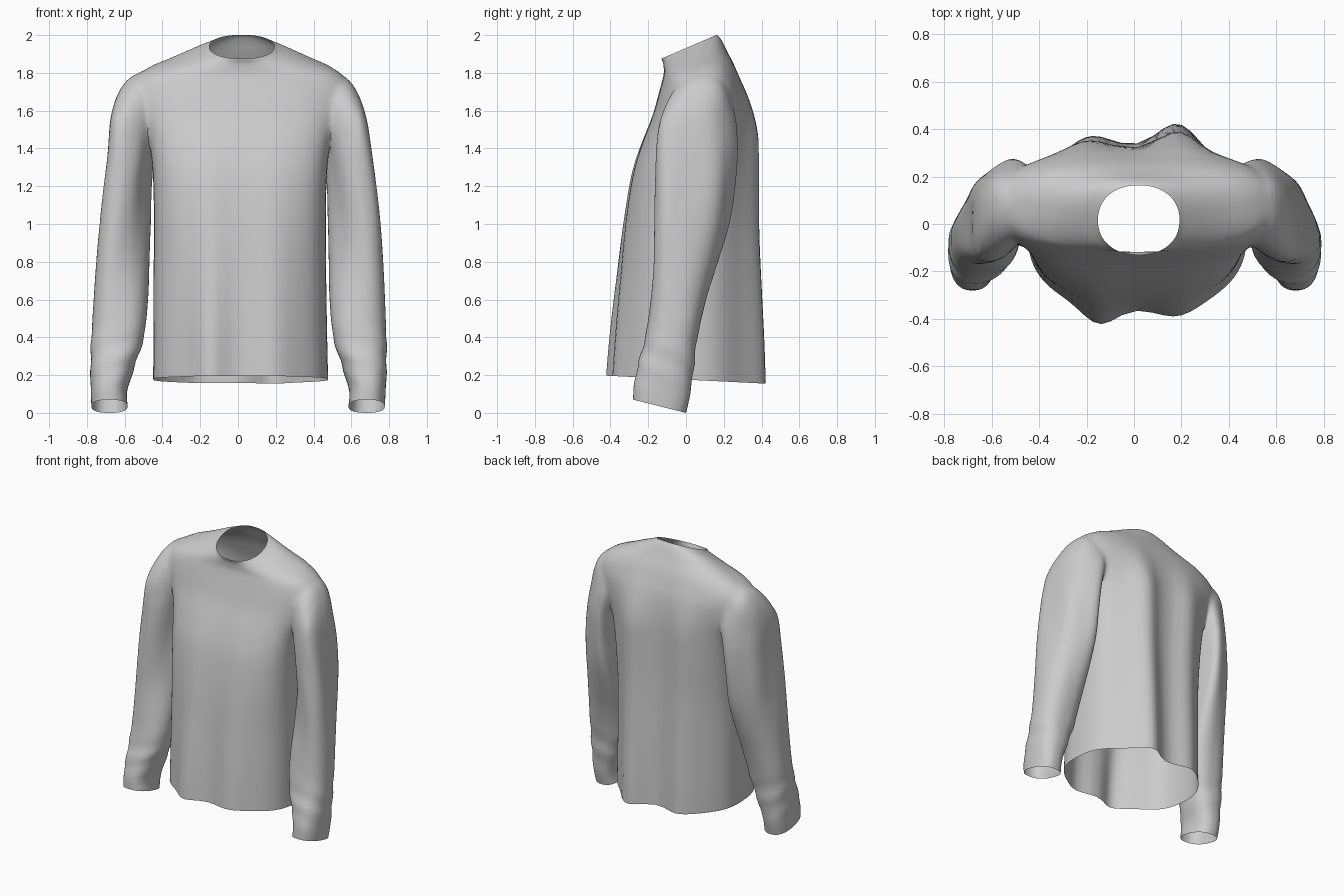
import bpy, bmesh, math

if "Cube" in bpy.data.objects:
    bpy.data.objects.remove(bpy.data.objects["Cube"])

SEG = 80

# torso rows: z, half width, front y, back y, tilt (dz/dy), centre x
TORSO = [
    (0.175, .463, -.355, .322, -.05, .014), (0.40, .460, -.345, .32, -.03, .012),
    (0.70, .457, -.33, .315, 0, .010), (1.00, .455, -.31, .31, 0, .010),
    (1.25, .460, -.275, .31, 0, .010), (1.42, .480, -.23, .31, 0, .010),
    (1.57, .530, -.178, .31, 0, .010), (1.68, .570, -.147, .302, 0, .010),
    (1.755, .565, -.128, .282, .03, .010), (1.81, .510, -.118, .258, .10, .012),
    (1.862, .375, -.118, .220, .24, .016), (1.905, .262, -.121, .190, .38, .018),
    (1.927, .200, -.126, .174, .43, .020), (1.94, .172, -.13, .163, .43, .020)]

# sleeve rows: z, inner x, outer x, front y, back y, tilt
SLEEVE = [
    (0.035, .585, .777, -.28, .00, -.25), (0.12, .588, .782, -.275, .02, -.22),
    (0.25, .55, .787, -.25, .04, -.12), (0.40, .505, .785, -.215, .06, -.05),
    (0.60, .485, .778, -.185, .105, 0), (0.80, .480, .768, -.16, .16, 0),
    (1.00, .477, .753, -.15, .21, 0), (1.20, .475, .732, -.15, .24, 0),
    (1.40, .455, .708, -.145, .255, 0), (1.55, .42, .684, -.125, .25, 0),
    (1.67, .41, .645, -.085, .23, 0), (1.75, .41, .60, -.03, .195, 0),
    (1.795, .43, .54, .04, .14, 0), (1.805, .45, .50, .07, .11, 0)]


def spline(rows, steps):
    """Catmull-Rom interpolation between table rows."""
    out = []
    for i in range(len(rows) - 1):
        quad = (rows[max(i - 1, 0)], rows[i], rows[i + 1], rows[min(i + 2, len(rows) - 1)])
        for s in range(steps):
            t = s / steps
            out.append([.5 * (2 * b + (c - a) * t + (2*a - 5*b + 4*c - d) * t*t
                              + (3*b - a - 3*c + d) * t**3) for a, b, c, d in zip(*quad)])
    return out + [list(rows[-1])]


def fade(z, low, high):
    t = min(max((high - z) / (high - low), 0), 1)
    return t * t * (3 - 2 * t)


def bump(v, centre, width):
    return math.exp(-((v - centre) / width) ** 2)


def oval(cx, hw, yf, yb, power):
    cy, hy = (yf + yb) / 2, (yb - yf) / 2
    for i in range(SEG):
        a = 2 * math.pi * i / SEG
        c, s = math.cos(a), math.sin(a)
        yield (cx + hw * math.copysign(abs(c) ** (2 / power), c),
               cy + hy * math.copysign(abs(s) ** (2 / power), s), s, a)


def loft(name, rings):
    """Closed tube through the rings, with one cap polygon at each end."""
    bm = bmesh.new()
    loops = [[bm.verts.new(p) for p in ring] for ring in rings]
    for lo, hi in zip(loops, loops[1:]):
        for i in range(SEG):
            j = (i + 1) % SEG
            bm.faces.new((lo[i], lo[j], hi[j], hi[i]))
    bm.faces.new(loops[0])
    bm.faces.new(loops[-1])
    bmesh.ops.recalc_face_normals(bm, faces=bm.faces)
    mesh = bpy.data.meshes.new(name)
    bm.to_mesh(mesh)
    bm.free()
    ob = bpy.data.objects.new(name, mesh)
    bpy.context.collection.objects.link(ob)
    return ob


# body with vertical drape folds that deepen toward the hem, squarer at the chest
rings = []
for z, hw, yf, yb, tilt, cx in spline(TORSO, 5):
    power = 2.1 + .5 * fade(z, 1.74, 1.92) + .6 * bump(z, 1.4, .38)
    front = .25 * fade(z, 1.2, 1.65) + .75 * fade(z, .1, 1.3)
    back = .72 * fade(z, 1.4, 1.85) + .28 * fade(z, .1, 1.3)
    ring = []
    for x, y, s, a in oval(cx, hw, yf, yb, power):
        if s < 0:
            y -= -s * front * (.078 * bump(x, -.15, .10) + .045 * bump(x, .19, .12))
        else:
            y += s * back * (.068 * bump(x, -.2, .13) + .115 * bump(x, .19, .12))
        ring.append((x, y, z + tilt * (y - .02)))
    rings.append(ring)
sweater = loft("sweater", rings)

# sleeves, the left one hanging slightly closer to the body
sleeves = []
for name, side in (("right_sleeve", 1), ("left_sleeve", -1)):
    rings = []
    for z, xi, xo, yf, yb, tilt in spline(SLEEVE, 5):
        k = side * (1 - .03 * fade(z, 1.3, 1.7) * min(z, 1)) if side < 0 else 1
        cx, cy = (xi + xo) / 2, (yf + yb) / 2
        skew = .5 * (1 - fade(z, .4, 1.1)) * fade(z, 1.5, 1.8)
        ring = []
        for x, y, s, a in oval(cx, (xo - xi) / 2, yf, yb, 2.4):
            # faint wrinkles above the cuff, long soft folds on the arm
            w = .004 * bump(z, .3, .12) * math.sin(40 * z + 2 * a)
            w += .006 * bump(z, 1.2, .3) * math.sin(5 * a + 3 * z)
            ring.append((k * (x + w * math.cos(a)), y + w * s - skew * (x - cx),
                         z + tilt * (y - cy)))
        rings.append(ring)
    sleeves.append(loft(name, rings))

# join sleeves to the body
bpy.context.view_layer.objects.active = sweater
for sleeve in sleeves:
    mod = sweater.modifiers.new("join", 'BOOLEAN')
    mod.operation, mod.solver, mod.object = 'UNION', 'EXACT', sleeve
    bpy.ops.object.modifier_apply(modifier=mod.name)
    bpy.data.objects.remove(sleeve)

# open the hem, neck and cuffs, then soften the armhole seams
bm = bmesh.new()
bm.from_mesh(sweater.data)
caps = [f for f in bm.faces if len(f.verts) > 40]
bmesh.ops.delete(bm, geom=caps, context='FACES')
seam = [v for v in bm.verts if 1.3 < v.co.z < 1.84 and .34 < abs(v.co.x) < .66]
bmesh.ops.remove_doubles(bm, verts=seam, dist=.006)
seam = [v for v in bm.verts if 1.4 < v.co.z < 1.84 and .36 < abs(v.co.x) < .64]
for _ in range(8):
    bmesh.ops.smooth_vert(bm, verts=seam, factor=.5,
                          use_axis_x=True, use_axis_y=True, use_axis_z=True)
bmesh.ops.recalc_face_normals(bm, faces=bm.faces)
bm.to_mesh(sweater.data)
bm.free()
sweater.select_set(True)
bpy.ops.object.shade_smooth_by_angle(angle=math.radians(60))
